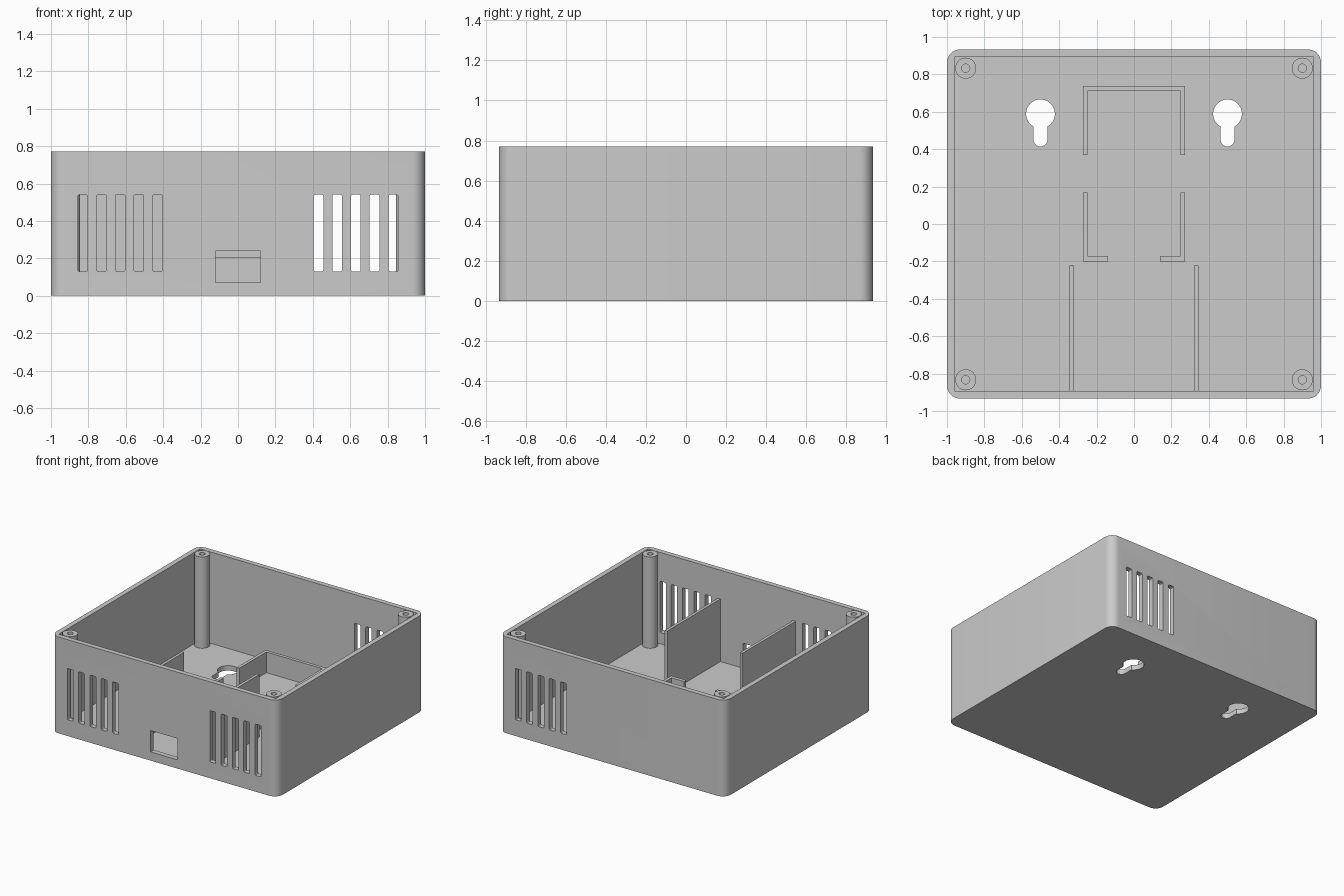
import bpy, bmesh, math
from math import cos, sin, pi, radians
from mathutils import Matrix

cube = bpy.data.objects.get("Cube")
if cube:
    bpy.data.objects.remove(cube, do_unlink=True)

grey = bpy.data.materials.new("light_grey_plastic")
grey.use_nodes = True
grey.diffuse_color = (0.6, 0.6, 0.6, 1)
grey.node_tree.nodes["Principled BSDF"].inputs["Base Color"].default_value = (0.6, 0.6, 0.6, 1)

HX, HY, HEIGHT, WALL = 1.0, 0.933, 0.77, 0.04


def arc(cx, cy, r, start, end, steps):
    angles = [radians(start + (end - start) * i / steps) for i in range(steps + 1)]
    return [(cx + r * cos(a), cy + r * sin(a)) for a in angles]


def rounded_rect(hx, hy, r, steps):
    points = []
    for i, (sx, sy) in enumerate([(1, 1), (-1, 1), (-1, -1), (1, -1)]):
        points += arc(sx * (hx - r), sy * (hy - r), r, 90 * i, 90 * i + 90, steps)
    return points


def prism(name, outline, z0, z1, matrix=None):
    """Extrude a flat outline from z0 to z1, then place it."""
    bm = bmesh.new()
    base = bm.faces.new([bm.verts.new((x, y, z0)) for x, y in outline])
    top = bmesh.ops.extrude_face_region(bm, geom=[base])["geom"]
    verts = [v for v in top if isinstance(v, bmesh.types.BMVert)]
    bmesh.ops.translate(bm, vec=(0, 0, z1 - z0), verts=verts)
    bmesh.ops.recalc_face_normals(bm, faces=bm.faces)
    if matrix:
        bm.transform(matrix)
    mesh = bpy.data.meshes.new(name)
    bm.to_mesh(mesh)
    bm.free()
    mesh.materials.append(grey)
    obj = bpy.data.objects.new(name, mesh)
    bpy.context.collection.objects.link(obj)
    return obj


def box(name, x0, x1, y0, y1, z0, z1):
    return prism(name, [(x0, y0), (x1, y0), (x1, y1), (x0, y1)], z0, z1)


def activate(obj):
    bpy.ops.object.select_all(action='DESELECT')
    obj.select_set(True)
    bpy.context.view_layer.objects.active = obj


def cut(target, cutter):
    cutter.hide_render = True
    mod = target.modifiers.new("cut", 'BOOLEAN')
    mod.operation = 'DIFFERENCE'
    mod.solver = 'EXACT'
    mod.object = cutter
    activate(target)
    bpy.ops.object.modifier_apply(modifier=mod.name)
    bpy.data.objects.remove(cutter, do_unlink=True)


def smooth(obj):
    activate(obj)
    bpy.ops.object.shade_smooth_by_angle(angle=radians(30))


# Open-topped case with rounded outer corners
case = prism("case", rounded_rect(HX, HY, 0.07, 8), 0, HEIGHT)
ix, iy = HX - WALL, HY - WALL
cut(case, box("cavity", -ix, ix, -iy, iy, WALL, HEIGHT + 0.1))

# Vent slots: both sides of the front, left side of the back
slot = rounded_rect(0.026, 0.205, 0.008, 3)
for side, wall_y in [(1, -HY), (-1, -HY), (1, HY)]:
    for i in range(5):
        place = Matrix.Translation((side * (0.43 + 0.1 * i), wall_y, 0.335)) @ Matrix.Rotation(pi / 2, 4, 'X')
        cut(case, prism("slot_cutter", slot, -0.06, 0.06, place))

# Cable window in the front
cut(case, box("window_cutter", -0.12, 0.12, -HY - 0.1, -iy + 0.03, 0.07, 0.24))

# Keyhole hanging holes in the floor
for side in (-1, 1):
    outline = arc(side * 0.5, 0.589, 0.077, -61, 241, 32) + arc(side * 0.5, 0.451, 0.037, 180, 360, 12)
    cut(case, prism("keyhole_cutter", outline, -0.1, 0.1))
smooth(case)

# Screw posts with blind holes
for sx, xname in [(1, "left"), (-1, "right")]:
    for sy, yname in [(-1, "front"), (1, "back")]:
        cx, cy = sx * 0.9, sy * 0.833
        post = prism(f"{yname}_{xname}_screw_post", arc(cx, cy, 0.056, 0, 348.75, 31), WALL - 0.01, HEIGHT)
        cut(post, prism("hole_cutter", arc(cx, cy, 0.022, 0, 345, 23), HEIGHT - 0.4, HEIGHT + 0.1))
        smooth(post)

# Compartment frame with gaps in its front and sides
frame = box("compartment_frame", -0.272, 0.272, -0.2, 0.738, WALL - 0.01, 0.205)
cut(frame, box("frame_cutter", -0.248, 0.248, -0.172, 0.712, 0, 0.3))
cut(frame, box("front_gap_cutter", -0.138, 0.138, -0.3, 0, 0, 0.3))
cut(frame, box("side_gap_cutter", -0.4, 0.4, 0.168, 0.37, 0, 0.3))

# Upright divider panels behind the front wall
for sx, xname in [(1, "left"), (-1, "right")]:
    x0, x1 = sorted((sx * 0.321, sx * 0.344))
    box(f"{xname}_divider", x0, x1, -iy - 0.01, -0.222, WALL - 0.01, 0.54)
